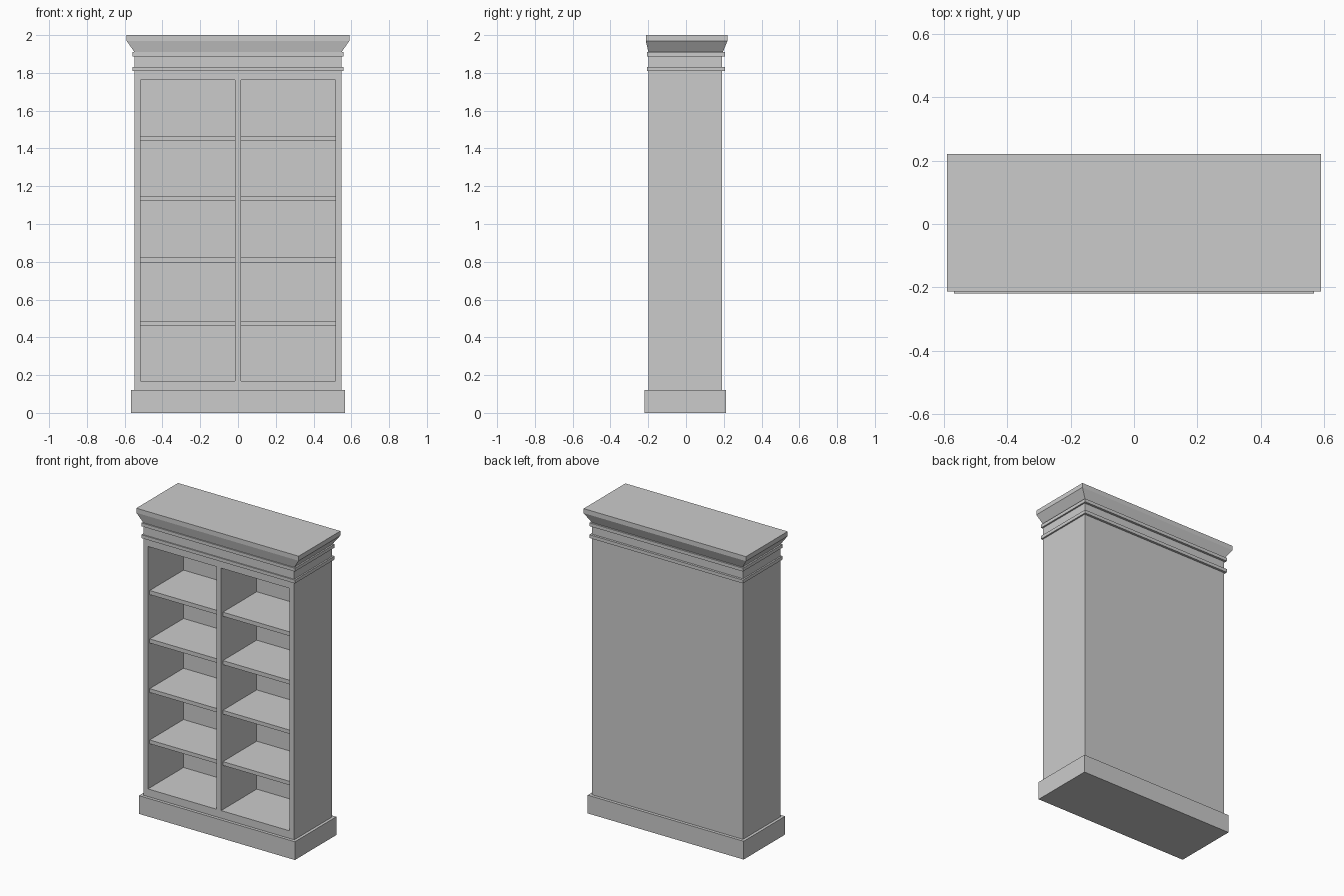
import bpy, bmesh

if "Cube" in bpy.data.objects:
    bpy.data.objects.remove(bpy.data.objects["Cube"])


def loft(name, rings):
    """Closed solid through stacked rectangles (x0, x1, y0, y1, z)."""
    bm = bmesh.new()
    loops = [[bm.verts.new(p) for p in
              ((x0, y0, z), (x1, y0, z), (x1, y1, z), (x0, y1, z))]
             for x0, x1, y0, y1, z in rings]
    bm.faces.new(loops[0][::-1])
    bm.faces.new(loops[-1])
    for a, b in zip(loops, loops[1:]):
        for i in range(4):
            j = (i + 1) % 4
            bm.faces.new((a[i], a[j], b[j], b[i]))
    mesh = bpy.data.meshes.new(name)
    bm.to_mesh(mesh)
    bm.free()
    ob = bpy.data.objects.new(name, mesh)
    bpy.context.collection.objects.link(ob)
    return ob


def box(name, x0, x1, y0, y1, z0, z1):
    return loft(name, [(x0, x1, y0, y1, z0), (x0, x1, y0, y1, z1)])


W, FRONT, BACK = 0.548, -0.199, 0.191       # cabinet body
IN0, IN1, INBACK = 0.017, 0.515, 0.170      # bay interior
FLOOR, CEIL = 0.17, 1.763

# carcass: solid body with the two open bays cut out
carcass = box("carcass", -W, W, FRONT, BACK, 0.12, 1.91)
for side in (-1, 1):
    xa, xb = sorted((side * IN0, side * IN1))
    cutter = box("bay_cutter", xa, xb, FRONT - 0.1, INBACK, FLOOR, CEIL)
    cutter.hide_render = True
    mod = carcass.modifiers.new("bay", 'BOOLEAN')
    mod.operation, mod.solver, mod.object = 'DIFFERENCE', 'EXACT', cutter
    bpy.context.view_layer.objects.active = carcass
    bpy.ops.object.modifier_apply(modifier=mod.name)
    bpy.data.objects.remove(cutter)

    # shelves, set slightly back from the front edge
    for z0, z1 in ((0.460, 0.485), (0.797, 0.822), (1.122, 1.149), (1.440, 1.467)):
        box("shelf", xa, xb, FRONT + 0.018, INBACK, z0, z1)

# plinth
box("plinth", -0.567, 0.567, -0.219, 0.211, 0, 0.12)

# frieze bands wrapping all four sides
for name, z0, z1 in (("lower_band", 1.81, 1.832), ("upper_band", 1.888, 1.91)):
    box(name, -0.558, 0.558, -0.207, 0.206, z0, z1)

# flared cornice with its flat top slab
loft("cornice", [(-W, W, FRONT, BACK + 0.004, 1.91),
                 (-0.59, 0.59, -0.213, 0.22, 1.97),
                 (-0.59, 0.59, -0.213, 0.22, 2.0)])
